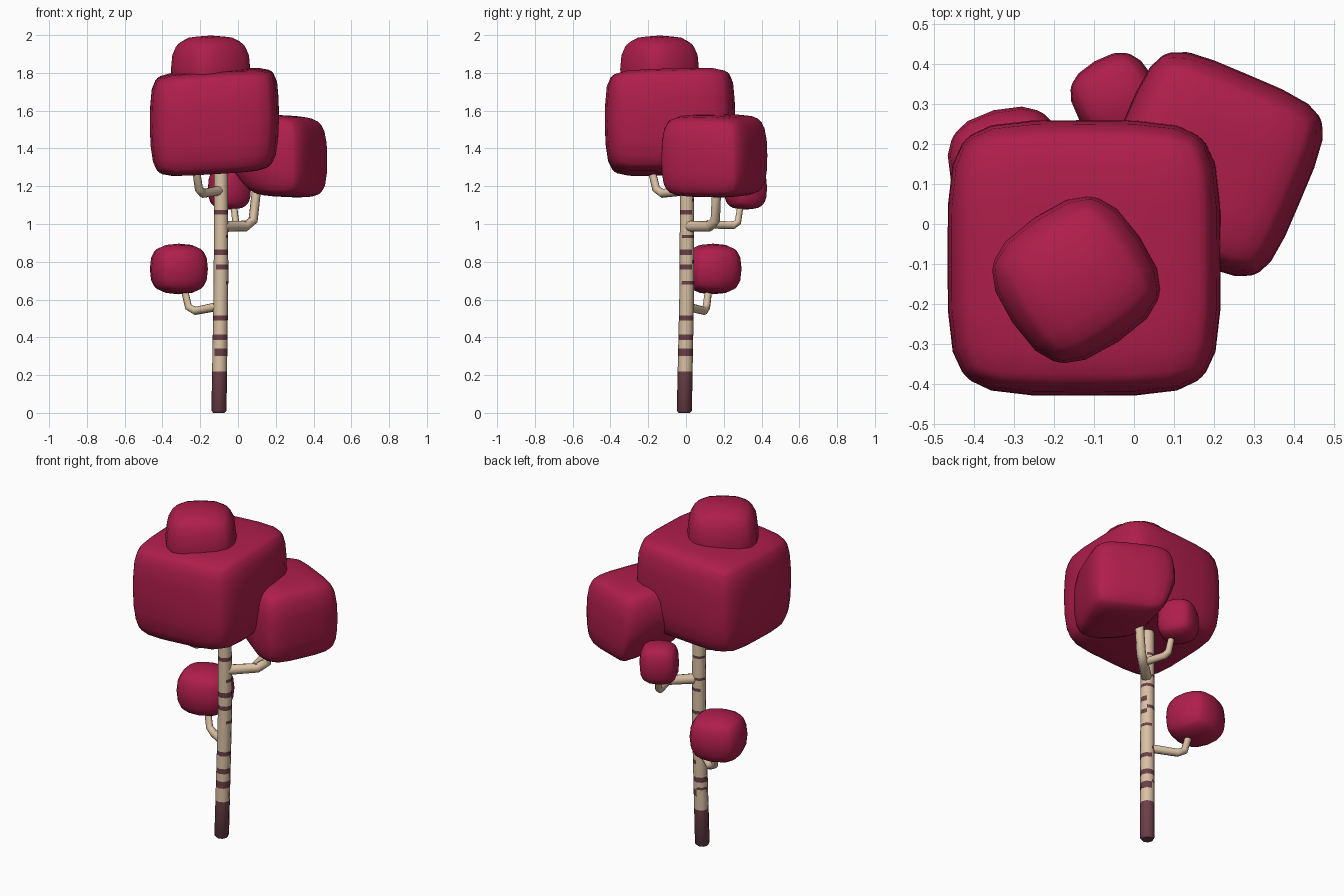
import bpy, bmesh, math
from mathutils import Vector, Matrix

if "Cube" in bpy.data.objects:
    bpy.data.objects.remove(bpy.data.objects["Cube"])


def material(name, rgb):
    m = bpy.data.materials.new(name)
    m.diffuse_color = (*rgb, 1)
    m.use_nodes = True
    m.node_tree.nodes["Principled BSDF"].inputs["Base Color"].default_value = m.diffuse_color
    return m


LEAF = material("crimson_leaves", (0.43, 0.013, 0.072))
BARK = material("cream_bark", (0.70, 0.53, 0.37))
DARK = material("dark_bark", (0.15, 0.050, 0.066))


def add_object(name, bm, mats, angle):
    bmesh.ops.recalc_face_normals(bm, faces=bm.faces)
    me = bpy.data.meshes.new(name)
    bm.to_mesh(me)
    bm.free()
    for m in mats:
        me.materials.append(m)
    ob = bpy.data.objects.new(name, me)
    bpy.context.collection.objects.link(ob)
    bpy.ops.object.select_all(action='DESELECT')
    ob.select_set(True)
    bpy.context.view_layer.objects.active = ob
    bpy.ops.object.shade_smooth_by_angle(angle=math.radians(angle))
    return ob


def foliage(name, centre, half, plan, side, turn=0, top=1, bottom=1, tilt=(0, 0), cut=0, cuts=5):
    """Rounded box: gridded cube pushed onto a superellipsoid.
    plan and side set how square it is from above and from the side;
    top and bottom taper it, cut trims its lower -x flank."""
    bm = bmesh.new()
    bmesh.ops.create_cube(bm, size=2)
    bmesh.ops.subdivide_edges(bm, edges=bm.edges[:], cuts=cuts, use_grid_fill=True)
    rot = Matrix.Rotation(math.radians(turn), 3, 'Z')
    for v in bm.verts:
        # crowd the grid towards the edges so the rounding stays crisp
        c = Vector(math.sin(a * math.pi / 2) for a in v.co)
        flat = (abs(c.x) ** plan + abs(c.y) ** plan) ** (1 / plan)
        c /= (flat ** side + abs(c.z) ** side) ** (1 / side)
        s = 1 + (top - 1) * max(c.z, 0) ** 2 + (bottom - 1) * max(-c.z, 0) ** 2
        p = rot @ Vector((c.x * s * half[0], c.y * s * half[1], 0))
        p.z = c.z * half[2] + tilt[0] * p.x + tilt[1] * p.y
        if p.x < 0:
            p.x *= 1 - cut * max(-c.z, 0)
        v.co = p + Vector(centre)
    return add_object(name, bm, [LEAF], 60)


# Crown and smaller leaf clumps
foliage("main_crown", (-0.125, -0.085, 1.54), (0.342, 0.345, 0.272), 4.7, 7.5,
        top=0.96, bottom=0.92, tilt=(0.06, 0.03), cuts=7)
foliage("top_clump", (-0.145, -0.14, 1.82), (0.192, 0.187, 0.178), 2.9, 3.2, turn=34, top=0.92)
foliage("right_clump", (0.192, 0.15, 1.362), (0.243, 0.243, 0.216), 4.8, 5.5,
        turn=-23, top=0.92, bottom=0.95, tilt=(-0.05, 0), cut=0.5, cuts=7)
foliage("left_clump", (-0.313, 0.142, 0.762), (0.15, 0.148, 0.134), 2.5, 2.7, turn=15)
foliage("back_clump", (-0.045, 0.315, 1.19), (0.107, 0.107, 0.114), 2.6, 2.9, turn=30)

# Trunk: eight-sided tube; stripes are ring faces (z low, z high, first side, side count)
SIDES = 8
STRIPES = [(0.012, 0.22, 0, 8), (0.30, 0.34, 5, 5), (0.34, 0.355, 2, 2),
           (0.385, 0.415, 0, 8), (0.49, 0.515, 4, 6), (0.545, 0.56, 2, 1),
           (0.68, 0.697, 7, 3), (0.76, 0.785, 5, 4), (0.79, 0.81, 1, 3),
           (0.835, 0.865, 4, 5), (0.925, 0.943, 7, 4), (0.99, 1.005, 2, 2),
           (1.05, 1.073, 4, 5), (1.12, 1.135, 1, 3)]


def trunk_ring(bm, z):
    t = min(z / 0.7, 1)
    r = 0.030 if z == 0 else 0.040 - 0.002 * z
    cx, cy = -0.101 + 0.011 * t, -0.009 + 0.014 * t
    return [bm.verts.new((cx + r * math.cos(2 * math.pi * i / SIDES),
                          cy + r * math.sin(2 * math.pi * i / SIDES), z))
            for i in range(SIDES)]


bm = bmesh.new()
levels = sorted({0, 1.4} | {z for s in STRIPES for z in s[:2]})
rings = [trunk_ring(bm, z) for z in levels]
for k in range(len(levels) - 1):
    mid = (levels[k] + levels[k + 1]) / 2
    for i in range(SIDES):
        j = (i + 1) % SIDES
        f = bm.faces.new((rings[k][i], rings[k][j], rings[k + 1][j], rings[k + 1][i]))
        striped = any(a < mid < b and (i - first) % SIDES < n for a, b, first, n in STRIPES)
        f.material_index = int(striped or mid < 0.22)
bm.faces.new(rings[0][::-1]).material_index = 1
bm.faces.new(rings[-1])
add_object("trunk", bm, [BARK, DARK], 50)


def branch(name, points, radius):
    """Bent tapering tube following a few points."""
    pts = [Vector(p) for p in points]
    bm = bmesh.new()
    rings = []
    for k, p in enumerate(pts):
        a, b = pts[max(k - 1, 0)], pts[min(k + 1, len(pts) - 1)]
        d = ((p - a).normalized() + (b - p).normalized()).normalized()
        u = d.cross(Vector((points[-1][1] - points[0][1],
                            points[0][0] - points[-1][0], 0))).normalized()
        w = d.cross(u)
        r = radius * (1 - 0.2 * k / (len(pts) - 1))
        rings.append([bm.verts.new(p + r * (u * math.cos(i * math.pi / 4)
                                            + w * math.sin(i * math.pi / 4)))
                      for i in range(8)])
    for lo, hi in zip(rings, rings[1:]):
        for i in range(8):
            j = (i + 1) % 8
            bm.faces.new((lo[i], lo[j], hi[j], hi[i]))
    bm.faces.new(rings[0])
    bm.faces.new(rings[-1])
    add_object(name, bm, [BARK], 50)


# Branches rising into each clump
branch("left_branch", [(-0.1, 0, 0.565), (-0.225, 0.095, 0.54), (-0.262, 0.108, 0.56),
                       (-0.288, 0.122, 0.67)], 0.024)
branch("right_branch", [(-0.09, 0, 0.988), (0.04, 0.125, 0.988), (0.08, 0.155, 1.02),
                        (0.1, 0.163, 1.20)], 0.030)
branch("back_branch", [(0.03, 0.11, 0.998), (-0.005, 0.25, 0.993), (-0.012, 0.275, 1.01),
                       (-0.025, 0.292, 1.12)], 0.022)
branch("front_branch", [(-0.09, 0, 1.178), (-0.185, -0.125, 1.162), (-0.207, -0.158, 1.185),
                        (-0.225, -0.188, 1.31)], 0.026)
